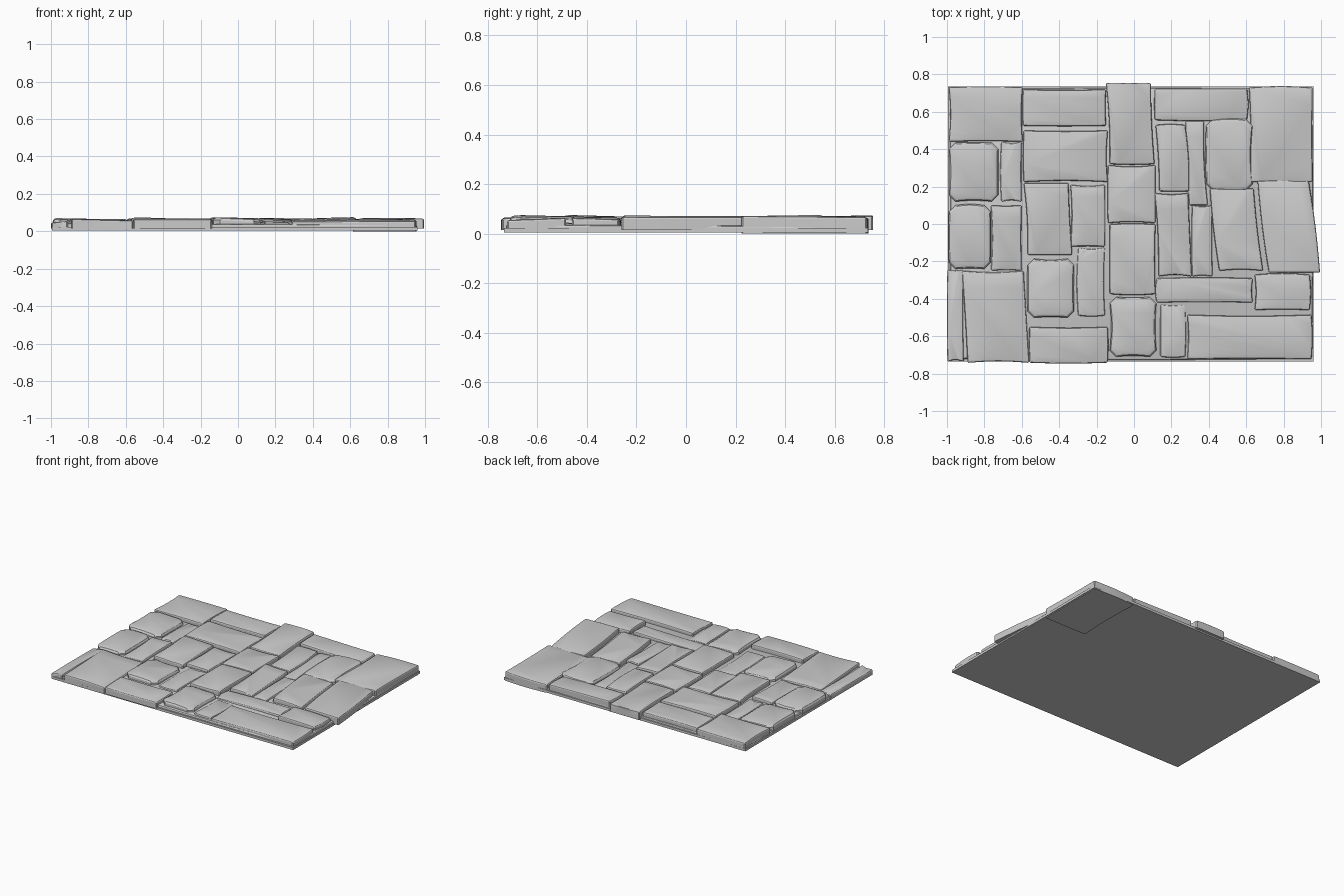
import bpy, bmesh, math, random

if "Cube" in bpy.data.objects:
    bpy.data.objects.remove(bpy.data.objects["Cube"])

random.seed(7)


def finish(bm, name):
    bmesh.ops.recalc_face_normals(bm, faces=bm.faces)
    mesh = bpy.data.meshes.new(name)
    bm.to_mesh(mesh)
    bm.free()
    ob = bpy.data.objects.new(name, mesh)
    bpy.context.collection.objects.link(ob)
    bpy.ops.object.select_all(action='DESELECT')
    bpy.context.view_layer.objects.active = ob
    ob.select_set(True)
    bpy.ops.object.shade_smooth_by_angle(angle=math.radians(25))
    return ob


def outline(x0, x1, y0, y1, cut, lean, bow):
    """Closed outline with cut corners, bowed sides and an optional sideways lean."""
    pts = []
    c = cut
    sides = [((x0 + c, y0), (x1 - c, y0), (0, -1)), ((x1, y0 + c), (x1, y1 - c), (1, 0)),
             ((x1 - c, y1), (x0 + c, y1), (0, 1)), ((x0, y1 - c), (x0, y0 + c), (-1, 0))]
    for (a, b, n), amount in zip(sides, bow):
        for i in range(7):
            t = i / 6
            d = amount * math.sin(math.pi * t)
            x = a[0] + (b[0] - a[0]) * t + n[0] * d
            y = a[1] + (b[1] - a[1]) * t + n[1] * d
            x += lean * (0.5 - (y - y0) / (y1 - y0))
            pts.append((max(-1, min(1, x)), max(-0.747, min(0.755, y))))
    return pts


def stone(name, x0, x1, y0, y1, top, lean=0, cut=0.006, bevel=0.008, bottom=0.015):
    """Flagstone: bowed outline, upright sides, bevelled rim and a slightly tilted top."""
    bow = [random.uniform(-0.009, 0.008) for _ in range(4)]
    tx, ty = random.uniform(-0.005, 0.005), random.uniform(-0.005, 0.005)
    cx, cy = (x0 + x1) / 2, (y0 + y1) / 2
    bm = bmesh.new()
    rings = []
    for inset, drop in ((0, None), (0, bevel), (bevel * 0.4, bevel * 0.35), (bevel * 1.2, 0)):
        ring = []
        for x, y in outline(x0 + inset, x1 - inset, y0 + inset, y1 - inset, cut, lean, bow):
            tilt = tx * (x - cx) / (x1 - x0) * 2 + ty * (y - cy) / (y1 - y0) * 2
            ring.append(bm.verts.new((x, y, bottom if drop is None else top - drop + tilt)))
        rings.append(ring)
    for lo, hi in zip(rings, rings[1:]):
        for i in range(len(lo)):
            j = (i + 1) % len(lo)
            bm.faces.new((lo[i], lo[j], hi[j], hi[i]))
    bm.faces.new(rings[0][::-1])
    bm.faces.new(rings[-1])
    return finish(bm, name)


def course(name, stones, **style):
    for i, s in enumerate(stones):
        stone(f"{name}_{i + 1}", *s, **style)


# thin bed under the paving
bm = bmesh.new()
bmesh.ops.create_cube(bm, size=1)
for v in bm.verts:
    v.co = (-0.0175 + v.co.x * 1.955, v.co.y * 1.47, 0.014 + v.co.z * 0.018)
finish(bm, "paving_bed")

# each stone: x0, x1, y0, y1, top height, optional lean
course("corner_slab", [
    (-0.99, -0.595, 0.44, 0.733, 0.064),
    (-0.905, -0.575, -0.742, -0.25, 0.058, 0.03),
    (0.285, 0.95, -0.722, -0.485, 0.058)])
stone("deep_corner_slab", 0.615, 0.955, 0.225, 0.73, 0.066, bottom=0.0)

course("left_stone", [
    (-0.59, -0.14, 0.225, 0.50, 0.064),
    (-0.58, -0.34, -0.165, 0.22, 0.066, 0.02),
    (-0.595, -0.15, 0.525, 0.72, 0.065),
    (-0.56, -0.14, -0.742, -0.55, 0.066)])

course("spine_stone", [
    (-0.14, 0.10, 0.32, 0.755, 0.070, 0.02),
    (-0.14, 0.115, 0.005, 0.315, 0.066),
    (-0.13, 0.115, -0.375, 0.0, 0.069)])

course("right_stone", [
    (0.11, 0.605, 0.555, 0.725, 0.066),
    (0.125, 0.285, 0.175, 0.53, 0.062, 0.02),
    (0.12, 0.30, -0.28, 0.165, 0.063, 0.02),
    (0.43, 0.665, -0.25, 0.19, 0.064, 0.05),
    (0.69, 0.965, -0.26, 0.23, 0.070, 0.06),
    (0.645, 0.94, -0.46, -0.27, 0.064)])

# raised cobbles with clipped corners
course("rounded_cobble", [
    (-0.99, -0.725, 0.12, 0.435, 0.066),
    (-0.99, -0.765, -0.24, 0.10, 0.066),
    (0.385, 0.635, 0.18, 0.56, 0.070),
    (-0.57, -0.32, -0.50, -0.185, 0.068),
    (-0.13, 0.12, -0.71, -0.39, 0.068)], cut=0.035, bevel=0.016)

# lower filler strips between the larger stones
course("filler_stone", [
    (-0.71, -0.60, 0.12, 0.44, 0.048),
    (-0.765, -0.60, -0.25, 0.10, 0.054),
    (-0.34, -0.155, -0.12, 0.21, 0.055),
    (-0.30, -0.155, -0.49, -0.125, 0.046),
    (0.285, 0.385, 0.10, 0.55, 0.048, 0.02),
    (0.31, 0.42, -0.28, 0.10, 0.050),
    (0.12, 0.635, -0.42, -0.29, 0.052),
    (0.14, 0.275, -0.71, -0.43, 0.046),
    (-0.998, -0.91, -0.735, -0.245, 0.050)])

# sunken joint fill that closes the gaps
stone("joint_fill", -0.985, 0.95, -0.72, 0.72, 0.036)
